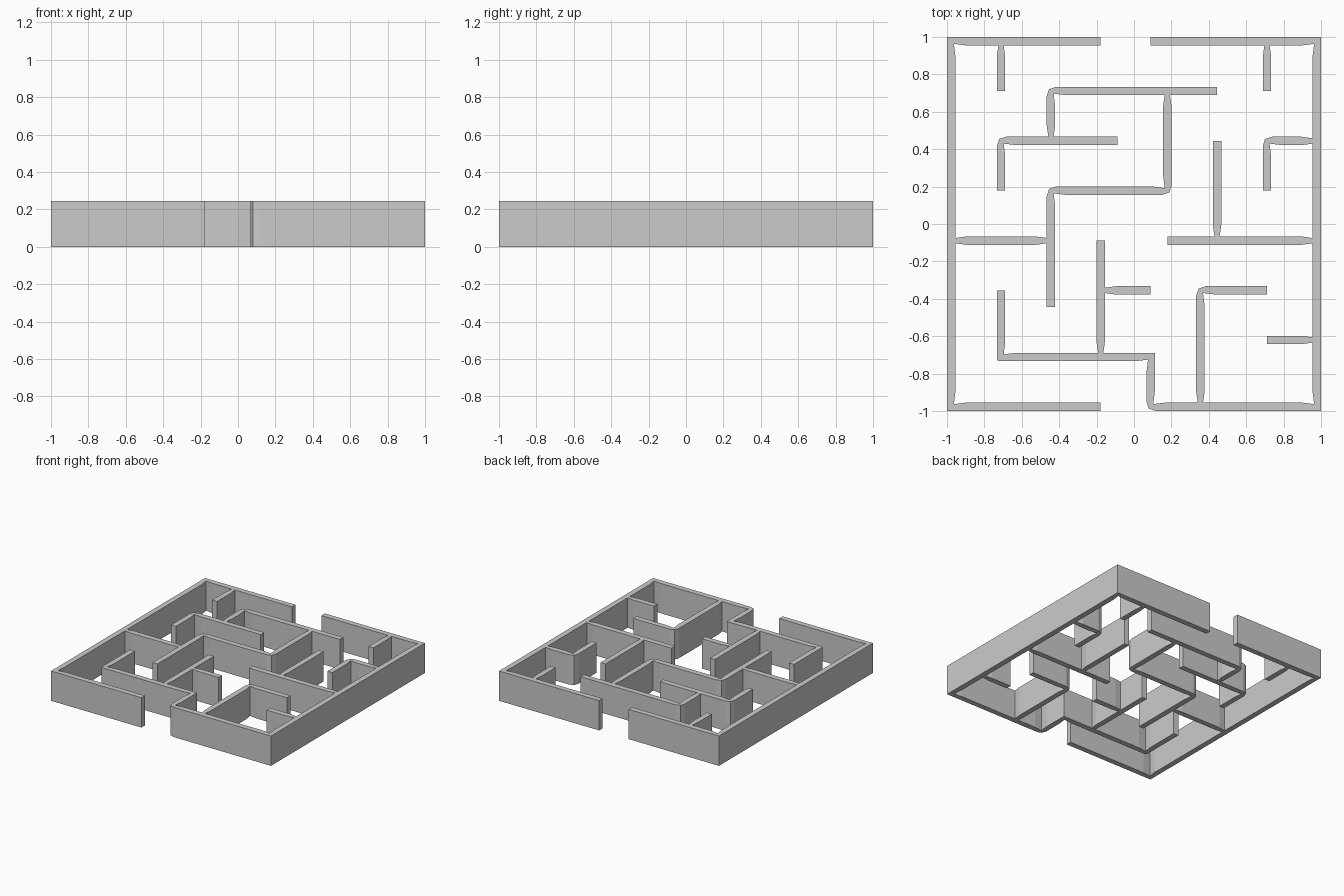
import bpy, bmesh
from mathutils import Vector

if "Cube" in bpy.data.objects:
    bpy.data.objects.remove(bpy.data.objects["Cube"])

HEIGHT = 0.245
HALF = 0.0225      # half wall thickness
PINCH = 0.014      # half thickness where walls meet
TAPER = 0.06       # length of the pinch
E = 0.977          # centre line of the outer walls
A, B, C, D, F = 0.711, 0.444, 0.178, 0.089, 0.355


def perp(d):
    return Vector((-d.y, d.x))


def side(pts, s, t_start, t_end, chamfers):
    """Outline of one side (s = 1 left, -1 right) of a wall path."""
    dirs = [(b - a).normalized() for a, b in zip(pts, pts[1:])]
    d, n = dirs[0], perp(dirs[0]) * s
    if t_start:
        out = [pts[0] + d * HALF + n * PINCH, pts[0] + d * (HALF + TAPER) + n * HALF]
    else:
        out = [pts[0] + n * HALF]
    for i in range(1, len(pts) - 1):
        p, d0, d1 = pts[i], dirs[i - 1], dirs[i]
        n0, n1 = perp(d0) * s, perp(d1) * s
        if n0.dot(d1) > 0:      # inner side of the bend
            out += [p - d0 * (HALF + TAPER) + n0 * HALF, p + (n0 + n1) * PINCH,
                    p + d1 * (HALF + TAPER) + n1 * HALF]
        else:                   # outer side of the bend
            c, corner = chamfers[i - 1], p + (n0 + n1) * HALF
            if c:
                out += [corner - d0 * c, corner - (n0 + n1) * c * 0.25, corner + d1 * c]
            else:
                out.append(corner)
    d, n = dirs[-1], perp(dirs[-1]) * s
    if t_end:
        out += [pts[-1] - d * (HALF + TAPER) + n * HALF, pts[-1] - d * HALF + n * PINCH]
    else:
        out.append(pts[-1] + n * HALF)
    return out


def wall(name, path, joins="", chamfers=None):
    """Extruded wall; joins holds 's'/'e' where the start/end butts into another wall."""
    pts = [Vector(p) for p in path]
    chamfers = chamfers or [0.05] * len(pts)
    args = ("s" in joins, "e" in joins, chamfers)
    loop = side(pts, -1, *args) + side(pts, 1, *args)[::-1]
    bm = bmesh.new()
    face = bm.faces.new([bm.verts.new((p.x, p.y, 0)) for p in loop])
    ext = bmesh.ops.extrude_face_region(bm, geom=[face], use_keep_orig=True)
    top = [g for g in ext["geom"] if isinstance(g, bmesh.types.BMVert)]
    bmesh.ops.translate(bm, verts=top, vec=(0, 0, HEIGHT))
    bmesh.ops.recalc_face_normals(bm, faces=bm.faces)
    me = bpy.data.meshes.new(name)
    bm.to_mesh(me)
    bm.free()
    bpy.context.collection.objects.link(bpy.data.objects.new(name, me))


# Outer walls, the right one folding inward at the front entrance
wall("outer_wall_left", [(-C, E), (-E, E), (-E, -E), (-C, -E)], "", [0, 0])
wall("outer_wall_right", [(D, E), (E, E), (E, -E), (D, -E), (D, -A), (-A, -A), (-A, -F)],
     "", [0, 0, 0.05, 0, 0.016])

# Back stubs
for s, label in ((-1, "left"), (1, "right")):
    wall("back_stub_" + label, [(s * A, E), (s * A, A)], "s")

# Bent inner walls
wall("back_wall", [(B, A), (-B, A), (-B, B)], "e")
wall("left_hook_wall", [(-D, B), (-A, B), (-A, C)])
wall("centre_wall", [(C, A), (C, C), (-B, C), (-B, -B)], "s")
wall("right_hook_wall", [(E, B), (A, B), (A, C)], "s")
wall("front_room_wall", [(A, -F), (F, -F), (F, -E)], "e")

# Straight inner walls
wall("left_cross_wall", [(-E, -D), (-B, -D)], "se")
wall("right_cross_wall", [(C, -D), (E, -D)], "e")
wall("right_divider", [(B, B), (B, -D)], "e")
wall("front_divider", [(-C, -D), (-C, -A)], "e")
wall("front_divider_stub", [(-C, -F), (D, -F)], "s")
wall("right_stub", [(E, -0.62), (A, -0.62)], "s")
